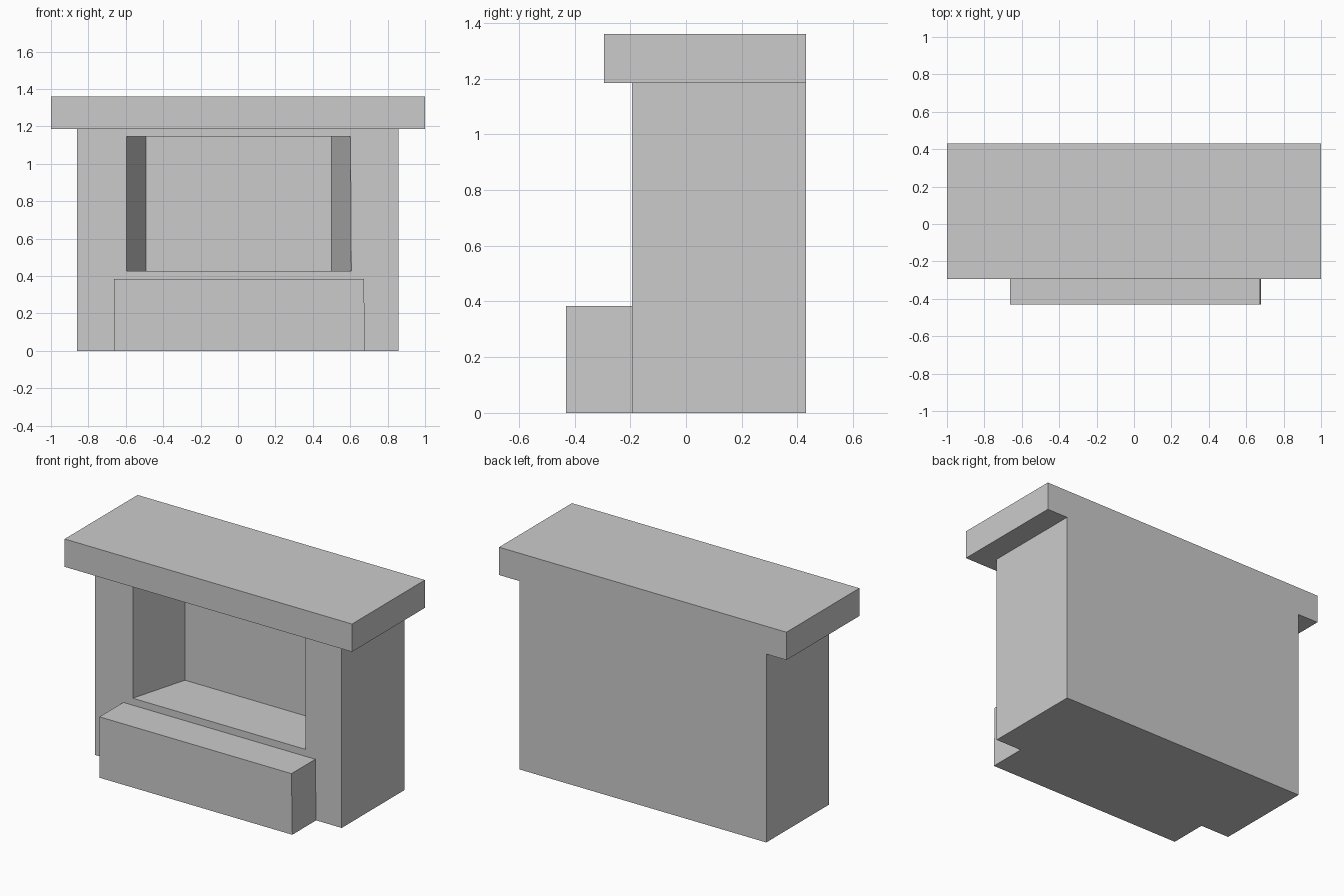
import bpy, bmesh

if "Cube" in bpy.data.objects:
    bpy.data.objects.remove(bpy.data.objects["Cube"])


def prism(name, y0, front, y1, back=None):
    """Solid between a front outline at y0 and a back outline at y1, both lists of (x, z)."""
    bm = bmesh.new()
    a = [bm.verts.new((x, y0, z)) for x, z in front]
    b = [bm.verts.new((x, y1, z)) for x, z in (back or front)]
    bm.faces.new(a)
    bm.faces.new(b[::-1])
    for i in range(len(a)):
        j = (i + 1) % len(a)
        bm.faces.new((a[i], b[i], b[j], a[j]))
    bmesh.ops.recalc_face_normals(bm, faces=bm.faces)
    mesh = bpy.data.meshes.new(name)
    bm.to_mesh(mesh)
    bm.free()
    obj = bpy.data.objects.new(name, mesh)
    bpy.context.collection.objects.link(obj)
    return obj


def rect(x0, x1, z0, z1):
    return [(x0, z0), (x1, z0), (x1, z1), (x0, z1)]


def combine(target, other, operation):
    mod = target.modifiers.new(other.name, 'BOOLEAN')
    mod.object, mod.operation, mod.solver = other, operation, 'EXACT'
    bpy.context.view_layer.objects.active = target
    bpy.ops.object.modifier_apply(modifier=mod.name)
    bpy.data.objects.remove(other)


FRONT, BACK = -0.193, 0.43

# chimney breast
fireplace = prism("fireplace", FRONT, rect(-0.86, 0.857, 0, 1.185), BACK)

# mantel shelf, flush with the back
mantel = prism("mantel", -0.295, rect(-1, 1, 1.185, 1.36), BACK)
combine(fireplace, mantel, 'UNION')

# raised hearth with a slightly leaning right end
hearth = prism("hearth", -0.43, [(-0.663, 0), (0.679, 0), (0.673, 0.383), (-0.663, 0.383)], FRONT)
combine(fireplace, hearth, 'UNION')

# firebox opening, narrowing toward the back; the cutter starts ahead of the front face
Z0, Z1 = 0.427, 1.145
DEPTH, LEAD = 0.37, 0.05
flare = 0.104 * LEAD / DEPTH
mouth = [(-0.597 - flare, Z0), (0.606 + flare, Z0), (0.601 + flare, Z1), (-0.597 - flare, Z1)]
firebox = prism("firebox", FRONT - LEAD, mouth, FRONT + DEPTH, rect(-0.493, 0.5, Z0, Z1))
combine(fireplace, firebox, 'DIFFERENCE')

# merge the coplanar back and base faces
bm = bmesh.new()
bm.from_mesh(fireplace.data)
bmesh.ops.dissolve_limit(bm, angle_limit=0.002, verts=bm.verts, edges=bm.edges)
bm.to_mesh(fireplace.data)
bm.free()
